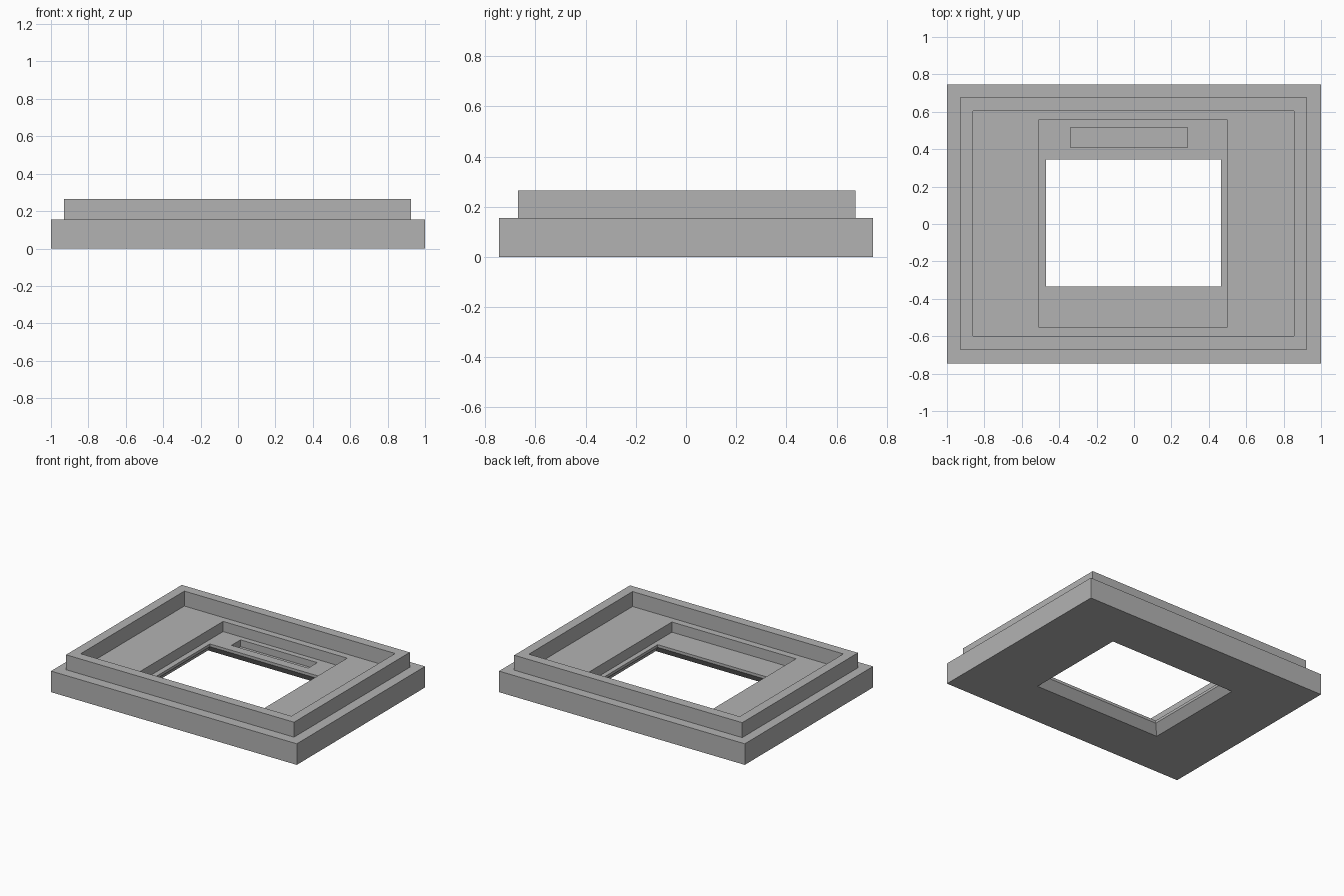
import bpy, bmesh

# Remove the default cube
cube = bpy.data.objects.get("Cube")
if cube:
    bpy.data.objects.remove(cube, do_unlink=True)

# Single flat grey
grey = bpy.data.materials.new("plain_grey")
grey.use_nodes = True
colour = (0.45, 0.45, 0.45, 1)
grey.diffuse_color = colour
grey.node_tree.nodes["Principled BSDF"].inputs["Base Color"].default_value = colour


def make_object(name, bm):
    bmesh.ops.recalc_face_normals(bm, faces=bm.faces)
    mesh = bpy.data.meshes.new(name)
    bm.to_mesh(mesh)
    bm.free()
    mesh.materials.append(grey)
    obj = bpy.data.objects.new(name, mesh)
    bpy.context.collection.objects.link(obj)
    return obj


def rectangle(bm, x0, x1, y0, y1, z):
    corners = ((x0, y0), (x1, y0), (x1, y1), (x0, y1))
    return [bm.verts.new((x, y, z)) for x, y in corners]


def bridge(bm, a, b):
    for i in range(4):
        j = (i + 1) % 4
        bm.faces.new((a[i], a[j], b[j], b[i]))


# Extents (x0, x1, y0, y1) of each step in the frame
plate = (-1, 1, -0.745, 0.745)
rim_outer = (-0.93, 0.925, -0.67, 0.675)
rim_inner = (-0.86, 0.855, -0.6, 0.605)
pocket = (-0.51, 0.5, -0.55, 0.555)
window = (-0.47, 0.465, -0.335, 0.345)
window_flare = (-0.52, 0.515, -0.385, 0.395)
slot = (-0.34, 0.285, 0.41, 0.515)

LEDGE, TOP, POCKET_FLOOR, LIP, SLOT_FLOOR = 0.155, 0.265, 0.08, 0.06, 0.03

# Bezel body: rectangular rings joined from the outside over the rim,
# down through the window and back along the underside
bm = bmesh.new()
steps = [
    (plate, 0), (plate, LEDGE),
    (rim_outer, LEDGE), (rim_outer, TOP),
    (rim_inner, TOP), (rim_inner, LEDGE),
    (pocket, LEDGE), (pocket, POCKET_FLOOR),
    (window, POCKET_FLOOR), (window, LIP),
    (window_flare, 0),
]
rings = [rectangle(bm, *extent, z) for extent, z in steps]
for i, ring in enumerate(rings):
    bridge(bm, ring, rings[(i + 1) % len(rings)])
body = make_object("bezel_frame", bm)

# Slot recess behind the window
bm = bmesh.new()
low = rectangle(bm, *slot, SLOT_FLOOR)
high = rectangle(bm, *slot, 0.12)
bridge(bm, low, high)
bm.faces.new(low)
bm.faces.new(high)
cutter = make_object("slot_cutter", bm)
cutter.hide_render = True
cutter.hide_viewport = True
cutter.display_type = 'WIRE'

cut = body.modifiers.new("slot_recess", 'BOOLEAN')
cut.operation = 'DIFFERENCE'
cut.solver = 'EXACT'
cut.object = cutter
